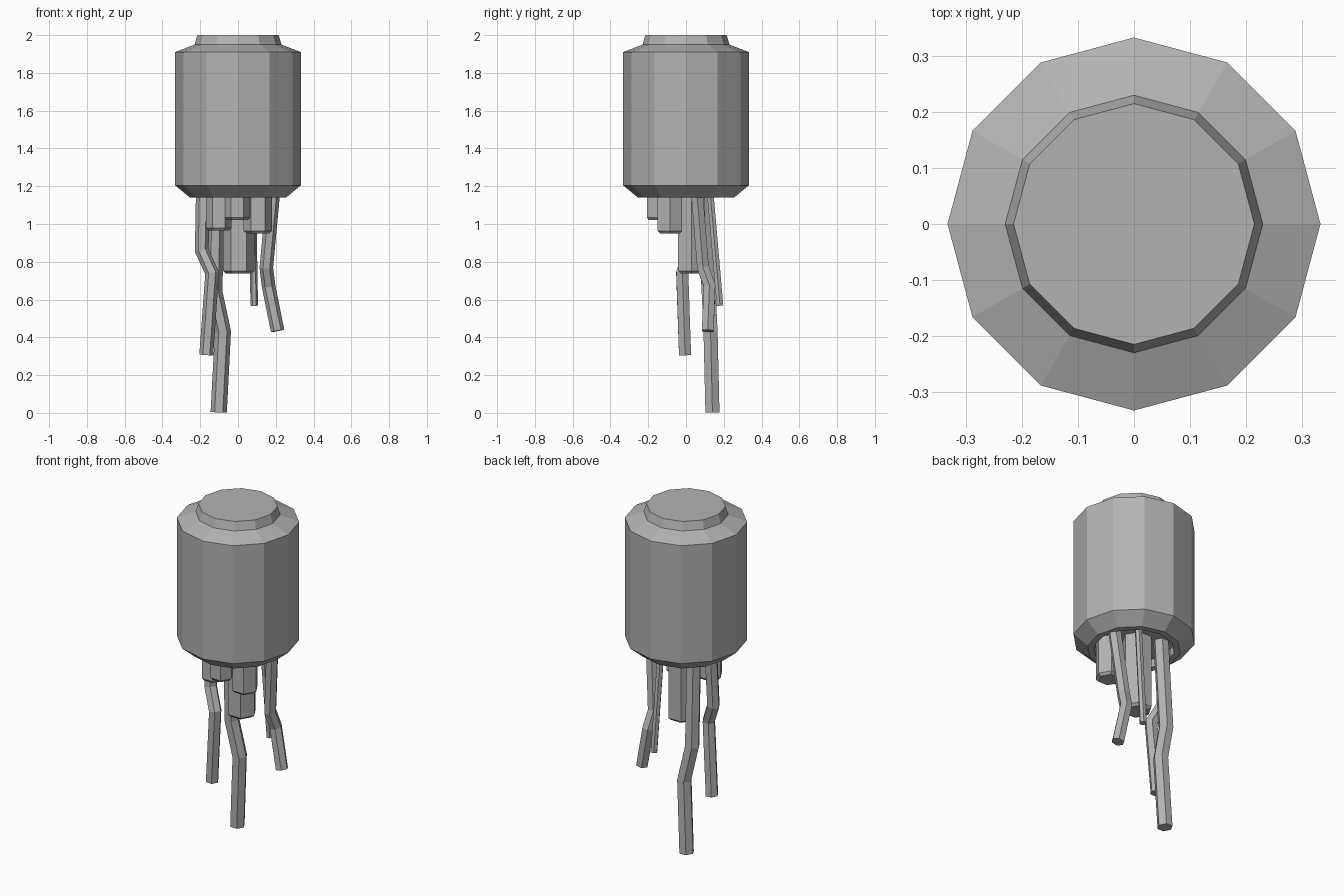
import bpy, bmesh, math
from mathutils import Vector

if "Cube" in bpy.data.objects:
    bpy.data.objects.remove(bpy.data.objects["Cube"])

grey = bpy.data.materials.new("plain grey")
grey.diffuse_color = (0.45, 0.45, 0.45, 1)
grey.use_nodes = True
grey.node_tree.nodes["Principled BSDF"].inputs["Base Color"].default_value = grey.diffuse_color


def add_object(name, bm):
    bmesh.ops.recalc_face_normals(bm, faces=bm.faces)
    mesh = bpy.data.meshes.new(name)
    bm.to_mesh(mesh)
    bm.free()
    mesh.materials.append(grey)
    obj = bpy.data.objects.new(name, mesh)
    bpy.context.collection.objects.link(obj)


def skin(name, rings):
    """Join rings of points into a flat-faced solid with both ends capped."""
    bm = bmesh.new()
    loops = [[bm.verts.new(p) for p in ring] for ring in rings]
    n = len(loops[0])
    for a, b in zip(loops, loops[1:]):
        for i in range(n):
            j = (i + 1) % n
            bm.faces.new((a[i], a[j], b[j], b[i]))
    bm.faces.new(loops[0])
    bm.faces.new(loops[-1])
    add_object(name, bm)


def lathe(name, profile, sides, x=0, y=0):
    """Spin (radius, height) pairs around a vertical axis."""
    turn = math.tau / sides
    skin(name, [[(x + r * math.cos(i * turn), y + r * math.sin(i * turn), z)
                 for i in range(sides)] for r, z in profile])


def wire(name, radius, points):
    """Six-sided tube with mitred bends."""
    pts = [Vector(p) for p in points]
    rings = []
    for k, p in enumerate(pts):
        d_in = (p - pts[k - 1]).normalized() if k else None
        d_out = (pts[k + 1] - p).normalized() if k < len(pts) - 1 else None
        d = ((d_in or d_out) + (d_out or d_in)).normalized()
        u = (Vector((1, 0, 0)) - d * d.x).normalized()
        v = d.cross(u)
        rings.append([p + radius * (math.cos(a) * u + math.sin(a) * v)
                      for a in (i * math.tau / 6 for i in range(6))])
    skin(name, rings)


# Twelve-sided canister with a raised lid and a recessed underside
lathe("canister", [(0.22, 1.19), (0.22, 1.14), (0.255, 1.14), (0.333, 1.205),
                   (0.333, 1.91), (0.23, 1.95), (0.215, 2.0)], 12)

# Chamfered pegs under the canister: x, y, radius, bottom height
for name, x, y, r, z in (("left_peg", -0.102, -0.085, 0.068, 0.965),
                         ("front_peg", -0.003, -0.15, 0.066, 1.02),
                         ("right_peg", 0.105, -0.085, 0.075, 0.95),
                         ("long_peg", 0.004, 0.03, 0.083, 0.737)):
    lathe(name, [(r * 0.8, z), (r, z + 0.014), (r, 1.2)], 6, x, y)

# Bent hanging wires
wire("left_wire", 0.037, [(-0.185, 0.03, 1.2), (-0.192, 0.015, 0.86),
                          (-0.137, -0.02, 0.74), (-0.168, -0.005, 0.307)])
wire("long_wire", 0.043, [(-0.115, 0.09, 1.2), (-0.125, 0.12, 0.64),
                          (-0.08, 0.13, 0.43), (-0.102, 0.14, 0.003)])
wire("right_wire", 0.036, [(0.19, 0.055, 1.2), (0.15, 0.09, 0.77),
                           (0.162, 0.125, 0.67), (0.21, 0.115, 0.434)])
wire("thin_wire", 0.02, [(0.075, 0.125, 1.2), (0.086, 0.18, 0.568)])
